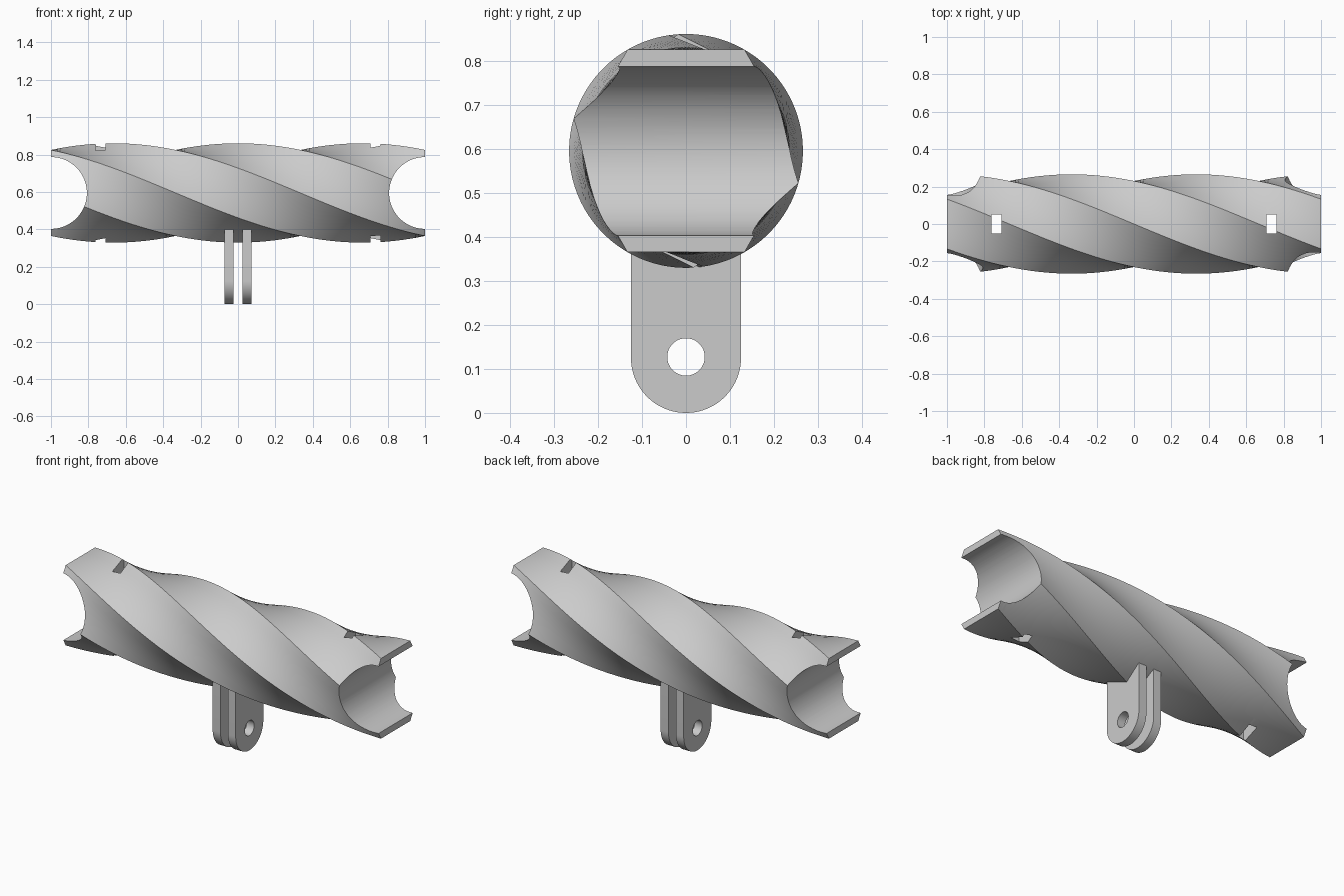
import bpy, bmesh
from math import sin, cos, pi, radians

if "Cube" in bpy.data.objects:
    bpy.data.objects.remove(bpy.data.objects["Cube"])

AXIS_Z = 0.595      # height of the grip axis
R = 0.2655          # hexagon corner radius
STEPS, SUB = 96, 4  # slices along the grip, divisions per hexagon side


def make_object(name, bm):
    bmesh.ops.recalc_face_normals(bm, faces=bm.faces)
    mesh = bpy.data.meshes.new(name)
    bm.to_mesh(mesh)
    bm.free()
    ob = bpy.data.objects.new(name, mesh)
    bpy.context.collection.objects.link(ob)
    return ob


def loft(name, rings):
    """Closed solid through a list of equal-length point rings."""
    bm = bmesh.new()
    vs = [[bm.verts.new(p) for p in ring] for ring in rings]
    n = len(vs[0])
    for a, b in zip(vs, vs[1:]):
        for i in range(n):
            j = (i + 1) % n
            bm.faces.new((a[i], a[j], b[j], b[i]))
    bm.faces.new(vs[0][::-1])
    bm.faces.new(vs[-1])
    return make_object(name, bm)


def activate(ob):
    bpy.ops.object.select_all(action='DESELECT')
    ob.select_set(True)
    bpy.context.view_layer.objects.active = ob


def cut(ob, cutter):
    activate(ob)
    mod = ob.modifiers.new("cut", 'BOOLEAN')
    mod.operation, mod.solver, mod.object = 'DIFFERENCE', 'EXACT', cutter
    bpy.ops.object.modifier_apply(modifier=mod.name)
    bpy.data.objects.remove(cutter)


def cylinder(axis, x, z, r, half, n=96):
    ring = [(r * cos(2 * pi * i / n), r * sin(2 * pi * i / n)) for i in range(n)]
    if axis == 'Y':
        rings = [[(x + a, s, z + b) for a, b in ring] for s in (-half, half)]
    else:
        rings = [[(x + s, a, z + b) for a, b in ring] for s in (-half, half)]
    cyl = loft("cutter", rings)
    cyl.hide_render = True
    return cyl


def box(x, y, z, hx, hy, hz):
    rect = ((-hx, -hy), (hx, -hy), (hx, hy), (-hx, hy))
    ob = loft("cutter", [[(x + a, y + b, z + s) for a, b in rect] for s in (-hz, hz)])
    ob.hide_render = True
    return ob


def smooth(ob):
    activate(ob)
    bpy.ops.object.shade_smooth_by_angle(angle=radians(30))


# Twisted hexagonal bar: half a turn from end to end
def hex_ring(x):
    pts = []
    for k in range(6):
        a, b = (radians(60 * m + 90 * x) for m in (k, k + 1))
        for s in range(SUB):
            t = s / SUB
            pts.append((x, -R * (sin(a) * (1 - t) + sin(b) * t),
                        AXIS_Z + R * (cos(a) * (1 - t) + cos(b) * t)))
    return pts


bar = loft("twisted_bar", [hex_ring(-1 + 2 * i / STEPS) for i in range(STEPS + 1)])
bm = bmesh.new()
bm.from_mesh(bar.data)
bmesh.ops.triangulate(bm, faces=bm.faces)
bm.to_mesh(bar.data)
bm.free()

# Rounded saddles at both ends and vertical strap slots
for side in (-1, 1):
    cut(bar, cylinder('Y', side, AXIS_Z, 0.192, 0.5))
    cut(bar, box(side * 0.735, 0, AXIS_Z, 0.026, 0.052, 0.5))
smooth(bar)

# Two mounting lugs with round lower ends and a pin hole
W, TOP, N = 0.125, 0.4, 40
profile = [(-W * cos(pi * i / N), W - W * sin(pi * i / N)) for i in range(N + 1)]
profile += [(W, TOP), (-W, TOP)]
for name, side in (("left_lug", -1), ("right_lug", 1)):
    lug = loft(name, [[(side * x, y, z) for y, z in profile] for x in (0.024, 0.073)])
    cut(lug, cylinder('X', side * 0.0485, 0.127, 0.0425, 0.1, 48))
    smooth(lug)
